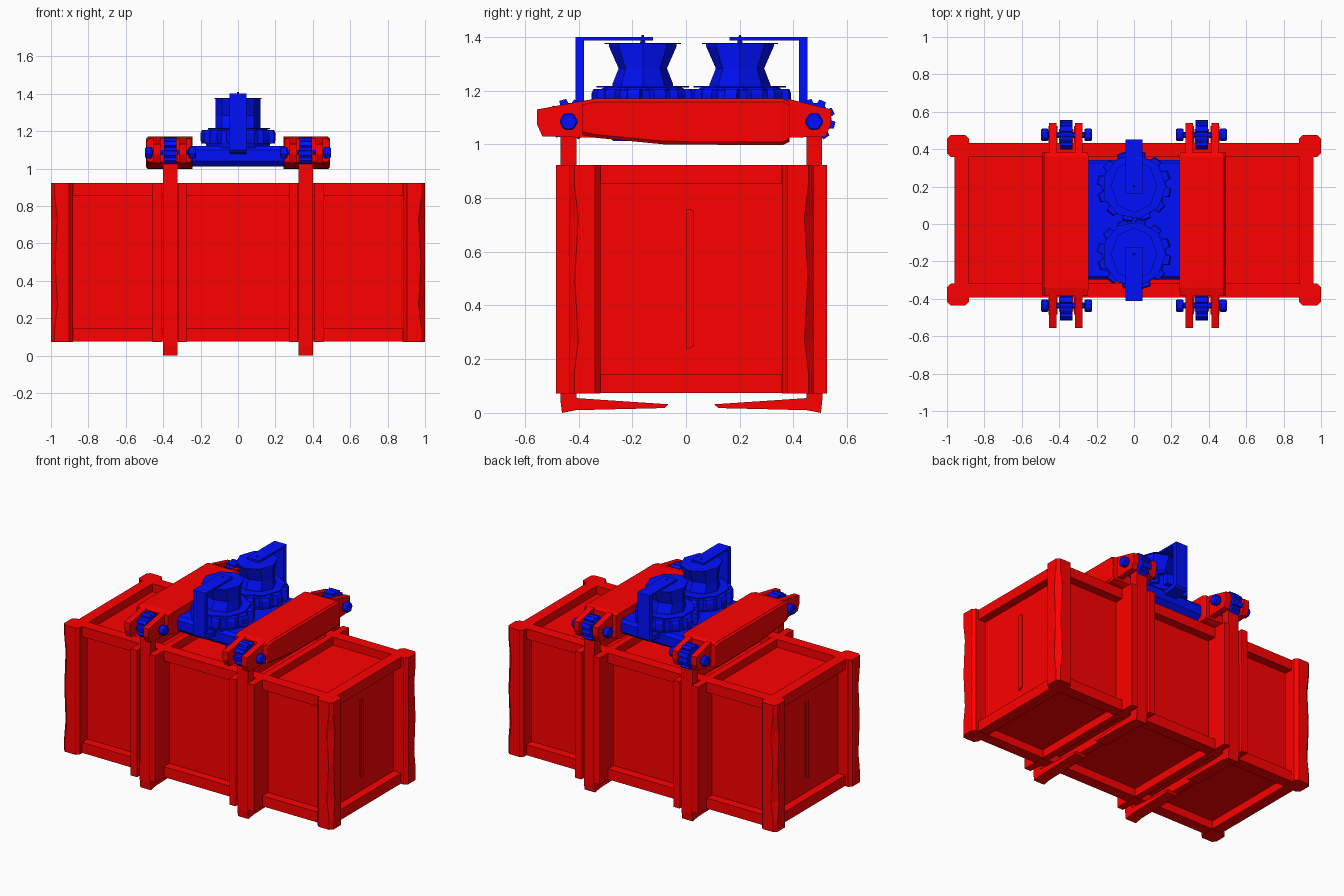
import bpy, bmesh, math

if "Cube" in bpy.data.objects:
    bpy.data.objects.remove(bpy.data.objects["Cube"])

CY = 0.02  # centre line of the crate


def material(name, col):
    m = bpy.data.materials.new(name)
    m.diffuse_color = col
    m.use_nodes = True
    m.node_tree.nodes["Principled BSDF"].inputs["Base Color"].default_value = m.diffuse_color
    return m


RED = material("red_paint", (1.0, 0.0, 0.0, 1))
BLUE = material("blue_paint", (0.0, 0.005, 1.0, 1))


def finish(name, bm, mat, bevel=0):
    bmesh.ops.recalc_face_normals(bm, faces=bm.faces)
    me = bpy.data.meshes.new(name)
    bm.to_mesh(me)
    bm.free()
    me.materials.append(mat)
    ob = bpy.data.objects.new(name, me)
    bpy.context.collection.objects.link(ob)
    if bevel:
        b = ob.modifiers.new("bevel", 'BEVEL')
        b.width = bevel
        b.segments = 1
    return ob


def loft(name, rings, mat, bevel=0):
    """Skin a list of equal-length point rings and cap both ends."""
    bm = bmesh.new()
    vs = [[bm.verts.new(p) for p in r] for r in rings]
    n = len(vs[0])
    for a, b in zip(vs, vs[1:]):
        for i in range(n):
            bm.faces.new((a[i], a[(i + 1) % n], b[(i + 1) % n], b[i]))
    bm.faces.new(vs[0])
    bm.faces.new(vs[-1])
    return finish(name, bm, mat, bevel)


def box(name, x, y, z, mat, bevel=0):
    r = lambda h: [(x[0], y[0], h), (x[1], y[0], h), (x[1], y[1], h), (x[0], y[1], h)]
    return loft(name, [r(z[0]), r(z[1])], mat, bevel)


def side_prism(name, pts, x, mat, bevel=0):
    """Extrude a (y, z) outline between two x positions."""
    return loft(name, [[(h, p[0], p[1]) for p in pts] for h in x], mat, bevel)


def spun(name, profile, sides, mat, centre):
    """Vertical solid from (x radius, y radius, z) levels."""
    ang = [2 * math.pi * i / sides for i in range(sides)]
    return loft(name, [[(centre[0] + rx * math.cos(a), centre[1] + ry * math.sin(a), z)
                        for a in ang] for rx, ry, z in profile], mat)


def gear_outline(r_in, r_out, teeth):
    pts = []
    for i in range(teeth):
        for f, r in ((0, r_in), (0.3, r_in), (0.42, r_out), (0.88, r_out)):
            a = 2 * math.pi * (i + f) / teeth
            pts.append((r * math.cos(a), r * math.sin(a)))
    return pts


# crate core (recessed panels)
box("crate_panels", (-0.905, 0.905), (CY - 0.355, CY + 0.355), (0.13, 0.87), RED)

# edge rails of the crate
for z in ((0.075, 0.145), (0.855, 0.923)):
    for s in (-1, 1):
        box("long_rail", (-0.93, 0.93), sorted((CY + s * 0.337, CY + s * 0.413)), z, RED)
        box("end_rail", sorted((s * 0.885, s * 0.96)), (CY - 0.38, CY + 0.38), z, RED)
        # cross members under and over the clamp straps
        for x in ((0.275, 0.32), (0.41, 0.455)):
            box("cross_member", sorted((s * x[0], s * x[1])), (CY - 0.38, CY + 0.38), z, RED)

# corner posts: chamfer varies along the height
for sx in (-1, 1):
    for sy in (-1, 1):
        rings = []
        for z, c in ((0.073, 0.02), (0.15, 0.02), (0.27, 0.035), (0.5, 0.022),
                     (0.73, 0.035), (0.85, 0.02), (0.923, 0.02)):
            x0, x1, y0, y1, k = 0.883, 1.0, 0.338, 0.456, 0.02
            sec = [(x0, y0), (x1 - k, y0), (x1, y0 + k), (x1, y1 - c),
                   (x1 - c, y1), (x0 + k, y1), (x0, y1 - k)]
            rings.append([(sx * p, CY + sy * q, z) for p, q in sec])
        loft("corner_post", rings, RED)

# door seams on the crate ends
for s in (-1, 1):
    side_prism("door_seam", [(0.0, 0.76), (0.03, 0.755), (0.03, 0.25), (0.0, 0.235)],
               sorted((s * 0.9, s * 0.912)), RED)

for sx in (-1, 1):
    span = lambda a, b: sorted((sx * a, sx * b))
    for sy in (-1, 1):
        Y = lambda d: CY + sy * d
        # guide ribs beside each strap
        for a, b in ((0.275, 0.32), (0.41, 0.457)):
            box("guide_rib", span(a, b), sorted((Y(0.345), Y(0.505))), (0.073, 0.923), RED)
        # gripping arm with tapered hook foot
        side_prism("gripping_arm",
                   [(Y(0.487), 1.09), (Y(0.428), 1.09), (Y(0.428), 0.055), (Y(0.085), 0.032),
                    (Y(0.1), 0.018), (Y(0.43), 0.01), (Y(0.482), 0.0), (Y(0.488), 0.05)],
                   span(0.323, 0.402), RED)
        # forked ears of the clamp beam
        for a, b in ((0.275, 0.315), (0.415, 0.455)):
            tip = 0.575 if sy < 0 else 0.52
            side_prism("clamp_ear",
                       [(Y(0.33), 1.025), (Y(0.36), 1.17), (Y(tip), 1.13),
                        (Y(tip), 1.075), (Y(tip - 0.02), 1.03), (Y(0.38), 1.025)],
                       span(a, b), RED)
        # toothed pivot wheel, pin and nuts
        cy, cz = Y(0.457), 1.09
        side_prism("pivot_wheel", [(cy + p, cz + q) for p, q in gear_outline(0.065, 0.08, 9)],
                   span(0.328, 0.395), BLUE)
        hexagon = lambda r: [(cy + r * math.cos(i * math.pi / 3), cz - 0.005 + r * math.sin(i * math.pi / 3))
                             for i in range(6)]
        side_prism("pivot_pin", hexagon(0.016), span(0.23, 0.49), BLUE)
        for a, b in ((0.225, 0.265), (0.458, 0.496)):
            side_prism("pivot_nut", hexagon(0.036), span(a, b), BLUE, 0.006)
    # clamp beam across the crate, deeper towards the back
    rings = []
    for d, x0, x1, z0, z1 in ((-0.405, 0.25, 0.488, 1.035, 1.16), (-0.36, 0.242, 0.492, 1.025, 1.17),
                              (-0.1, 0.242, 0.492, 1.0, 1.17), (0.34, 0.242, 0.492, 0.997, 1.17),
                              (0.365, 0.25, 0.488, 1.01, 1.16)):
        sec = [(x0, z0), (x1 - 0.01, z0), (x1, z0 + 0.012), (x1, z1 - 0.012),
               (x1 - 0.012, z1), (x0, z1)]
        rings.append([(sx * p, CY + d, q) for p, q in sec])
    loft("clamp_beam", rings, RED)

# central winch housing with rounded edges
side_prism("winch_housing",
           [(CY - 0.318, 1.04), (CY - 0.29, 1.012), (CY + 0.29, 1.012), (CY + 0.323, 1.04),
            (CY + 0.323, 1.1), (CY + 0.305, 1.12), (CY - 0.3, 1.12), (CY - 0.318, 1.1)],
           (-0.25, 0.25), BLUE)

for s in (-1, 1):
    c = (0, CY + s * 0.181)
    # toothed turntable
    spun("turntable_base", [(0.165, 0.155, 1.11), (0.175, 0.165, 1.14),
                            (0.175, 0.165, 1.2), (0.15, 0.14, 1.215)], 12, BLUE, c)
    outline = gear_outline(0.165, 0.195, 12)
    loft("turntable_gear", [[(c[0] + 1.03 * k * p, c[1] + 0.98 * k * q, z) for p, q in outline]
                            for z, k in ((1.135, 0.98), (1.155, 1.0), (1.19, 1.0), (1.207, 0.96))], BLUE)
    spun("lower_flange", [(0.17, 0.175, 1.212), (0.17, 0.175, 1.218)], 9, BLUE, c)
    # spool, pinched in depth only, with cap plate and axle tip
    spun("winch_spool", [(0.12, 0.113, 1.215), (0.12, 0.113, 1.225), (0.12, 0.09, 1.283),
                         (0.12, 0.126, 1.365), (0.12, 0.126, 1.375)], 8, BLUE, c)
    spun("spool_cap", [(0.125, 0.142, 1.373), (0.125, 0.142, 1.378)], 8, BLUE, c)
    spun("axle_tip", [(0.014, 0.014, 1.37), (0.004, 0.004, 1.408)], 6, BLUE, c)
    # bracket holding the spool from above
    Y = lambda d: CY + s * d
    side_prism("spool_bracket",
               [(Y(0.3), 1.075), (Y(0.42), 1.085), (Y(0.432), 1.1), (Y(0.432), 1.4), (Y(0.142), 1.4),
                (Y(0.142), 1.387), (Y(0.4), 1.387), (Y(0.4), 1.115), (Y(0.3), 1.105)],
               (-0.045, 0.045), BLUE)
